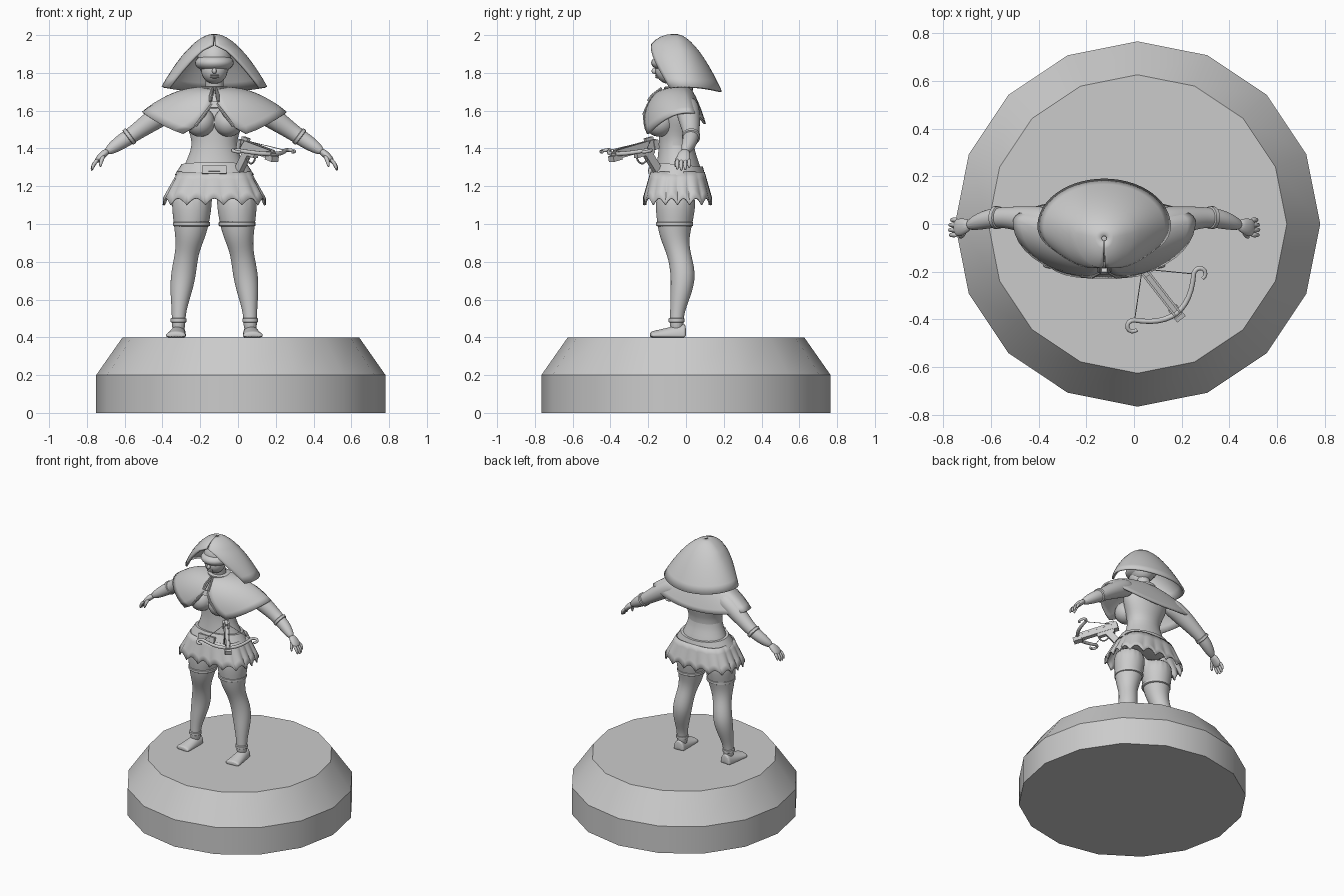
import bpy, bmesh
from math import sin, cos, pi, radians
from mathutils import Vector, Matrix

cube = bpy.data.objects.get("Cube")
if cube:
    bpy.data.objects.remove(cube)

grey = bpy.data.materials.new("plain grey")
grey.use_nodes = True
grey.diffuse_color = (.6, .6, .6, 1)
grey.node_tree.nodes["Principled BSDF"].inputs["Base Color"].default_value = grey.diffuse_color

SIDEWAYS, UPRIGHT = Vector((0, 1, 0)), Vector((0, 0, 1))
FIGURE = Matrix.Translation((-.125, 0, 0))
CROSSBOW = (Matrix.Translation((.02, -.17, 1.43)) @ Matrix.Rotation(radians(-52), 4, "Z")
            @ Matrix.Rotation(radians(13), 4, "Y"))


def finish(name, bm, place=FIGURE, mirror=False, smooth=False, thick=0, crease=40):
    """Turn a bmesh into a shaded object with its modifiers."""
    bmesh.ops.recalc_face_normals(bm, faces=bm.faces)
    mesh = bpy.data.meshes.new(name)
    bm.to_mesh(mesh)
    bm.free()
    for face in mesh.polygons:
        face.use_smooth = True
    mesh.set_sharp_from_angle(angle=radians(crease))
    mesh.materials.append(grey)
    obj = bpy.data.objects.new(name, mesh)
    bpy.context.collection.objects.link(obj)
    obj.matrix_world = place
    if mirror:
        obj.modifiers.new("mirror", "MIRROR")
    if thick:
        solid = obj.modifiers.new("thickness", "SOLIDIFY")
        solid.thickness = thick
        solid.offset = 0
    if smooth:
        subdivision = obj.modifiers.new("smoothing", "SUBSURF")
        subdivision.levels = subdivision.render_levels = 2


def skin(bm, rows, closed=True, caps=True):
    """Join rows of points with quads."""
    rows = [[bm.verts.new(point) for point in row] for row in rows]
    count = len(rows[0])
    for low, high in zip(rows, rows[1:]):
        for i in range(count if closed else count - 1):
            j = (i + 1) % count
            bm.faces.new((low[i], low[j], high[j], high[i]))
    if caps:
        bm.faces.new(rows[0])
        bm.faces.new(rows[-1])


def tube(name, path, ref=SIDEWAYS, sides=16, floor=0, **options):
    """Sweep a circle or ellipse along a path of (x, y, z, radius, second radius)."""
    bm = bmesh.new()
    points = [Vector(p[:3]) for p in path]
    last = len(points) - 1
    rows = []
    for i, p in enumerate(path):
        along = (points[min(i + 1, last)] - points[max(i - 1, 0)]).normalized()
        across = ref.cross(along).normalized()
        other = along.cross(across)
        row = []
        for k in range(sides):
            turn = 2 * pi * k / sides
            v = points[i] + across * p[3] * cos(turn) + other * p[-1] * sin(turn)
            if floor:
                v.z = max(v.z, floor)
            row.append(v)
        rows.append(row)
    skin(bm, rows)
    finish(name, bm, **options)


def drape(name, rule, rings=10, steps=36, **options):
    """Cloth open at the front; the rule gives each ring's size, depth and hem heights."""
    bm = bmesh.new()
    rows = []
    for ring in range(rings + 1):
        opening, width, middle, back, front, z_back, z_side, z_front = rule(ring / rings)
        row = []
        for k in range(steps + 1):
            turn = radians(opening) * (2 * k / steps - 1)
            c = cos(turn)
            depth, hem = (back, z_back) if c > 0 else (front, z_front)
            row.append((width * sin(turn), middle + depth * c, z_side + (hem - z_side) * c * c))
        rows.append(row)
    skin(bm, rows, closed=False, caps=False)
    finish(name, bm, thick=.012, **options)


def ball(name, centre, size, **options):
    bm = bmesh.new()
    bmesh.ops.create_uvsphere(bm, u_segments=24, v_segments=16, radius=1,
                              matrix=Matrix.Translation(centre) @ Matrix.Diagonal((*size, 1)))
    finish(name, bm, **options)


def box(name, centre, size, tilt=0, axis="Y", **options):
    bm = bmesh.new()
    bmesh.ops.create_cube(bm, size=1, matrix=Matrix.Translation(centre)
                          @ Matrix.Rotation(radians(tilt), 4, axis) @ Matrix.Diagonal((*size, 1)))
    finish(name, bm, **options)


def band(name, centre, radius, along=UPRIGHT, half=.012, **options):
    """A short raised cuff around a limb."""
    centre = Vector(centre)
    path = [(*(centre + along * half * step), radius - .006 * (abs(step) > .9))
            for step in (-1, -.7, .7, 1)]
    tube(name, path, sides=24, **options)


# Plinth
tube("plinth", [(0, 0, 0, .766), (0, 0, .2, .766), (0, 0, .4, .626)],
     place=Matrix.Translation((.015, 0, 0)), crease=25)

# Legs and feet
tube("leg", [(.19, -.05, .42, .04), (.19, -.05, .52, .034), (.18, -.03, .62, .055),
             (.165, -.01, .73, .07), (.145, -.04, .85, .06), (.13, -.06, .93, .08),
             (.12, -.06, 1.02, .1), (.12, -.05, 1.2, .12)], mirror=True, smooth=True)
tube("foot", [(.19 + .015 * t, -.19 * t, .41, .04 + .015 * t, .065 - .045 * t)
              for t in (0, .1, .3, .6, .9, 1)],
     ref=UPRIGHT, floor=.4, mirror=True, smooth=True)
band("stocking_top", (.12, -.06, 1), .098, mirror=True)
band("ankle_band", (.19, -.05, .49), .042, mirror=True)

# Torso
tube("torso", [(0, -.04, 1.2, .19, .14), (0, -.04, 1.3, .17, .12), (0, -.055, 1.42, .105, .085),
               (0, -.04, 1.52, .15, .11), (0, -.03, 1.63, .19, .11), (0, -.04, 1.71, .06, .06)],
     sides=24, smooth=True)
ball("breast", (.075, -.14, 1.54), (.078, .08, .078), mirror=True)
tube("neck", [(0, -.03, 1.66, .05), (0, -.06, 1.8, .046)])

# Skirt with pointed scallops
bm = bmesh.new()
rows = []
for level in range(5):
    drop = level / 4
    row = []
    for k in range(144):
        turn = 2 * pi * k / 144
        c, s = cos(turn), sin(turn)
        swell = (abs(c) ** 3 + abs(s) ** 3) ** (-1 / 3)
        scallop = abs(sin(9 * turn))
        row.append(((.19 + .08 * drop) * c * swell, -.045 + (.14 + .04 * drop) * s * swell,
                    1.275 - drop * (.175 - .035 * scallop)))
    rows.append(row)
skin(bm, rows, caps=False)
finish("skirt", bm, thick=.008)

# Belt and buckle
tube("belt", [(0, -.045, 1.26, .21, .15), (0, -.04, 1.315, .175, .13)], sides=32)
for part, width in ("buckle", .13), ("buckle_plate", .06):
    box(part, (0, -.18 - .002 / width ** .5, 1.287), (width, .024, width / 3), tilt=-12, axis="X")

# Arms, gloves and hands
tube("arm", [(.16, 0, 1.64, .06), (.25, .01, 1.6, .065), (.34, .02, 1.54, .056), (.43, .03, 1.475, .042),
             (.5, .02, 1.43, .042), (.58, -.01, 1.375, .022)], mirror=True, smooth=True)
band("glove_cuff", (.45, .027, 1.463), .048, along=Vector((.8, 0, -.6)), mirror=True)
tube("palm", [(.56, 0, 1.39, .02, .024), (.6, -.014, 1.36, .02, .038), (.63, -.016, 1.325, .013, .038)],
     mirror=True, smooth=True)
for i, reach in enumerate((.9, 1, .95, .75)):
    y = -.046 + .021 * i
    tube("finger", [(.615, y, 1.345, .012), (.615 + .03 * reach, y, 1.345 - .035 * reach, .011),
                    (.615 + .035 * reach, y, 1.345 - .065 * reach, .007)],
         sides=8, mirror=True, smooth=True)
tube("thumb", [(.585, -.03, 1.365, .014), (.6, -.052, 1.335, .012), (.605, -.056, 1.3, .007)],
     sides=8, mirror=True, smooth=True)

# Head with blindfold
ball("skull", (0, -.06, 1.87), (.09, .1, .1))
ball("jaw", (0, -.09, 1.815), (.07, .073, .073))
ball("blindfold", (0, -.07, 1.853), (.103, .115, .05))
ball("nose", (0, -.166, 1.81), (.012, .016, .016))
for z in (1.777, 1.788):
    ball("lip", (0, -.152, z), (.024, .012, .006))

# Hood: widens quickly from the crown, then opens around the face
drape("hood", lambda t: (178 - 58 * (max(t - .4, 0) / .6) ** .5, .01 + .265 * t, .05 * t - .06,
                         .01 + .185 * t, .01 + .17 * sin(.7 * pi * t), 2 - .3 * t ** 1.7,
                         2 - .275 * t ** 1.7, 2 - .3 * t ** 1.9))

# Mantle: flat over the shoulders, lower at the back and lowest at the front corners
drape("mantle", lambda t: (178 - 24 * t ** 3, .06 + .32 * t, .04 * t - .03, .04 + .05 * t,
                           .08 + .155 * sin(pi / 2 * t), 1.72 - .19 * t ** 1.5,
                           1.72 - .13 * t * t, 1.71 - .26 * t ** 1.7))
band("collar", (0, -.04, 1.715), .076)

# Neck tie and mantle cords
box("clasp", (0, -.2, 1.63), (.035, .014, .035), tilt=-20, axis="X")
tube("tie", [(.008, -.13, 1.72, .006), (.02, -.18, 1.68, .008), (.02, -.2, 1.65, .008)],
     sides=8, mirror=True)
tube("mantle_trim", [(.012, -.2, 1.635, .007), (.05, -.222, 1.585, .008), (.1, -.215, 1.52, .008)],
     sides=8, mirror=True)

# Crossbow: stock, receiver, grip, sight and guard
for part, centre, size, tilt in (
        ("stock", (.135, 0, -.01), (.29, .034, .035), 0),
        ("fore_end", (.27, 0, -.02), (.06, .045, .03), 0),
        ("receiver", (.075, 0, -.035), (.12, .03, .035), 0),
        ("grip", (.035, 0, -.09), (.045, .03, .12), 25),
        ("stock_end", (0, 0, -.01), (.03, .044, .05), 0),
        ("sight", (.03, 0, .028), (.05, .02, .016), 0)):
    box(part, centre, size, tilt, place=CROSSBOW)
tube("trigger_guard", [(.095 + .035 * cos(a), 0, -.05 - .04 * sin(a), .005)
                       for a in (k * pi / 8 for k in range(9))], sides=8, place=CROSSBOW)

# Crossbow rails, limbs with curled tips, and the drawn string
for side in (-1, 1):
    box("rail", (.13, side * .013, .012), (.27, .009, .016), place=CROSSBOW)
    bend = [(.265 - .09 * u * u, .16 * u) for u in (k / 6 for k in range(7))]
    curl = [(.193 + .024 * cos(a), .178 + .024 * sin(a))
            for a in (radians(200 - 30 * k) for k in range(8))]
    tube("bow_limb", [(x, side * y, 0, .012 - .0003 * i) for i, (x, y) in enumerate(bend + curl)],
         ref=UPRIGHT, sides=10, place=CROSSBOW)
    tube("bow_string", [(.18, side * .16, 0, .002), (.02, 0, .018, .002)],
         ref=UPRIGHT, sides=6, place=CROSSBOW)
